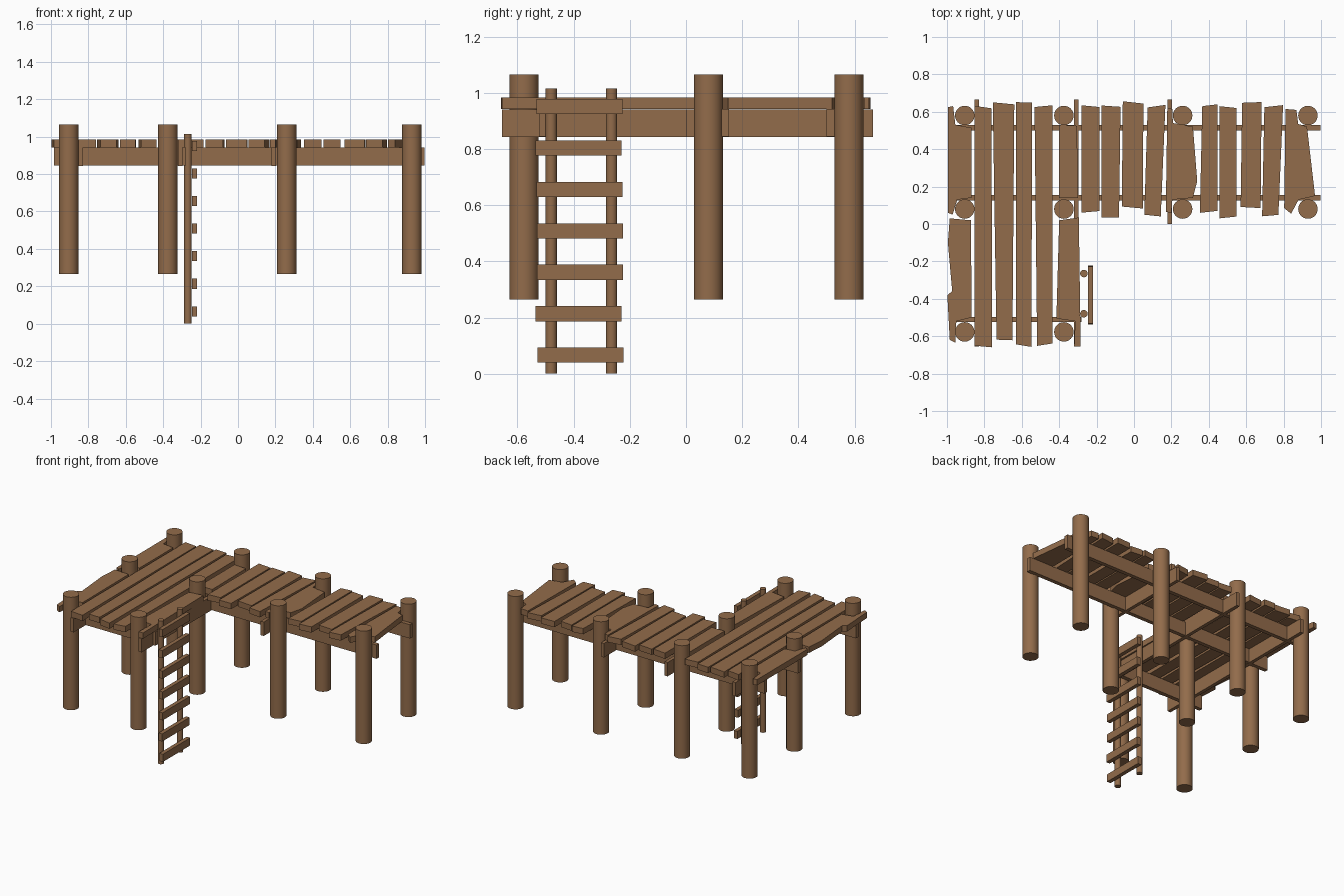
import bpy, bmesh, math, random

random.seed(4)
wood = bpy.data.materials.new("brown_wood")
wood.diffuse_color = (0.29, 0.15, 0.07, 1)


def finish(name, bm):
    bmesh.ops.recalc_face_normals(bm, faces=bm.faces)
    mesh = bpy.data.meshes.new(name)
    bm.to_mesh(mesh)
    bm.free()
    mesh.materials.append(wood)
    ob = bpy.data.objects.new(name, mesh)
    bpy.context.collection.objects.link(ob)
    return ob


def box(name, x, y, z):
    bm = bmesh.new()
    bmesh.ops.create_cube(bm, size=1)
    for v in bm.verts:
        v.co = [r[0] + (c + 0.5) * (r[1] - r[0]) for r, c in zip((x, y, z), v.co)]
    return finish(name, bm)


def pole(name, x, y, z0, z1, r, sides):
    bpy.ops.mesh.primitive_cylinder_add(vertices=sides, radius=r, depth=z1 - z0,
                                        location=(x, y, (z0 + z1) / 2))
    ob = bpy.context.object
    ob.name = name
    ob.data.materials.append(wood)
    bpy.ops.object.shade_smooth_by_angle(angle=math.radians(35))


def slab(name, outline, z0=0.943, z1=0.984):
    # flat outline extruded upward into a plank
    bm = bmesh.new()
    face = bm.faces.new([bm.verts.new((x, y, z0)) for x, y in outline])
    geo = bmesh.ops.extrude_face_region(bm, geom=[face])["geom"]
    for v in geo:
        if isinstance(v, bmesh.types.BMVert):
            v.co.z = z1
    finish(name, bm)


# Round posts
for y in (0.58, 0.08):
    for x in (-0.905, -0.375, 0.26, 0.93):
        pole("post", x, y, 0.265, 1.065, 0.052, 32)
for x in (-0.905, -0.375):
    pole("post", x, -0.577, 0.265, 1.065, 0.052, 32)

# Beams under the deck, along x and along y
for y, x0, x1 in ((0.515, -0.985, 0.998), (0.14, -0.985, 0.998), (-0.51, -0.985, -0.28)):
    box("long_beam", (x0, x1), (y - 0.014, y + 0.014), (0.845, 0.943))
for x, y0 in ((-0.842, -0.655), (-0.31, -0.655), (0.19, 0.0)):
    box("cross_beam", (x - 0.012, x + 0.012), (y0, 0.665), (0.842, 0.941))

# Straight planks: front left x, front right x, front y, back left x, back right x, back y
left_planks = (
    (-0.853, -0.758, -0.655, -0.853, -0.762, 0.625),
    (-0.735, -0.65, -0.62, -0.755, -0.64, 0.645),
    (-0.632, -0.548, -0.65, -0.63, -0.545, 0.65),
    (-0.518, -0.435, -0.645, -0.532, -0.435, 0.63),
)
right_planks = (
    (-0.28, -0.185, 0.065, -0.28, -0.185, 0.63),
    (-0.173, -0.08, 0.035, -0.175, -0.072, 0.63),
    (-0.065, 0.048, 0.088, -0.06, 0.05, 0.65),
    (0.055, 0.143, 0.045, 0.073, 0.168, 0.63),
    (0.352, 0.447, 0.065, 0.365, 0.447, 0.635),
    (0.457, 0.548, 0.035, 0.457, 0.547, 0.625),
    (0.57, 0.677, 0.088, 0.578, 0.682, 0.65),
    (0.685, 0.772, 0.045, 0.697, 0.797, 0.63),
)
for a, b, y0, c, d, y1 in left_planks + right_planks:
    s, t = random.uniform(-0.008, 0.008), random.uniform(-0.008, 0.008)
    slab("plank", ((a, y0 - s), (b, y0 + s), (d, y1 + t), (c, y1 - t)))

# Planks cut to fit around the posts
notched = (
    ((-0.995, 0.625), (-0.967, 0.63), (-0.955, 0.53), (-0.87, 0.515), (-0.87, 0.14),
     (-0.945, 0.13), (-0.97, 0.05), (-0.995, 0.06)),
    ((-0.985, 0.03), (-0.872, 0.02), (-0.868, -0.50), (-0.95, -0.52),
     (-0.955, -0.635), (-0.985, -0.62), (-0.998, -0.38), (-0.972, -0.36), (-0.995, -0.1)),
    ((-0.40, 0.53), (-0.305, 0.525), (-0.30, 0.14), (-0.40, 0.14)),
    ((-0.40, 0.02), (-0.295, 0.035), (-0.285, -0.655), (-0.32, -0.655),
     (-0.315, -0.52), (-0.415, -0.505)),
    ((0.178, 0.62), (0.205, 0.615), (0.208, 0.54), (0.315, 0.52), (0.338, 0.23),
     (0.315, 0.14), (0.205, 0.13), (0.20, 0.06), (0.17, 0.065)),
    ((0.81, 0.615), (0.868, 0.61), (0.878, 0.535), (0.925, 0.52), (0.968, 0.15),
     (0.88, 0.13), (0.84, 0.055), (0.803, 0.085)),
)
for outline in notched:
    slab("notched_plank", outline)

# Ladder
for y in (-0.48, -0.265):
    pole("ladder_rail", -0.268, y, 0.0, 1.015, 0.02, 24)
for i in range(7):
    z = 0.066 + i * 0.1475
    s = random.uniform(-0.005, 0.005)
    box("ladder_rung", (-0.247, -0.219), (-0.532 + s, -0.226 + s), (z - 0.027, z + 0.027))
